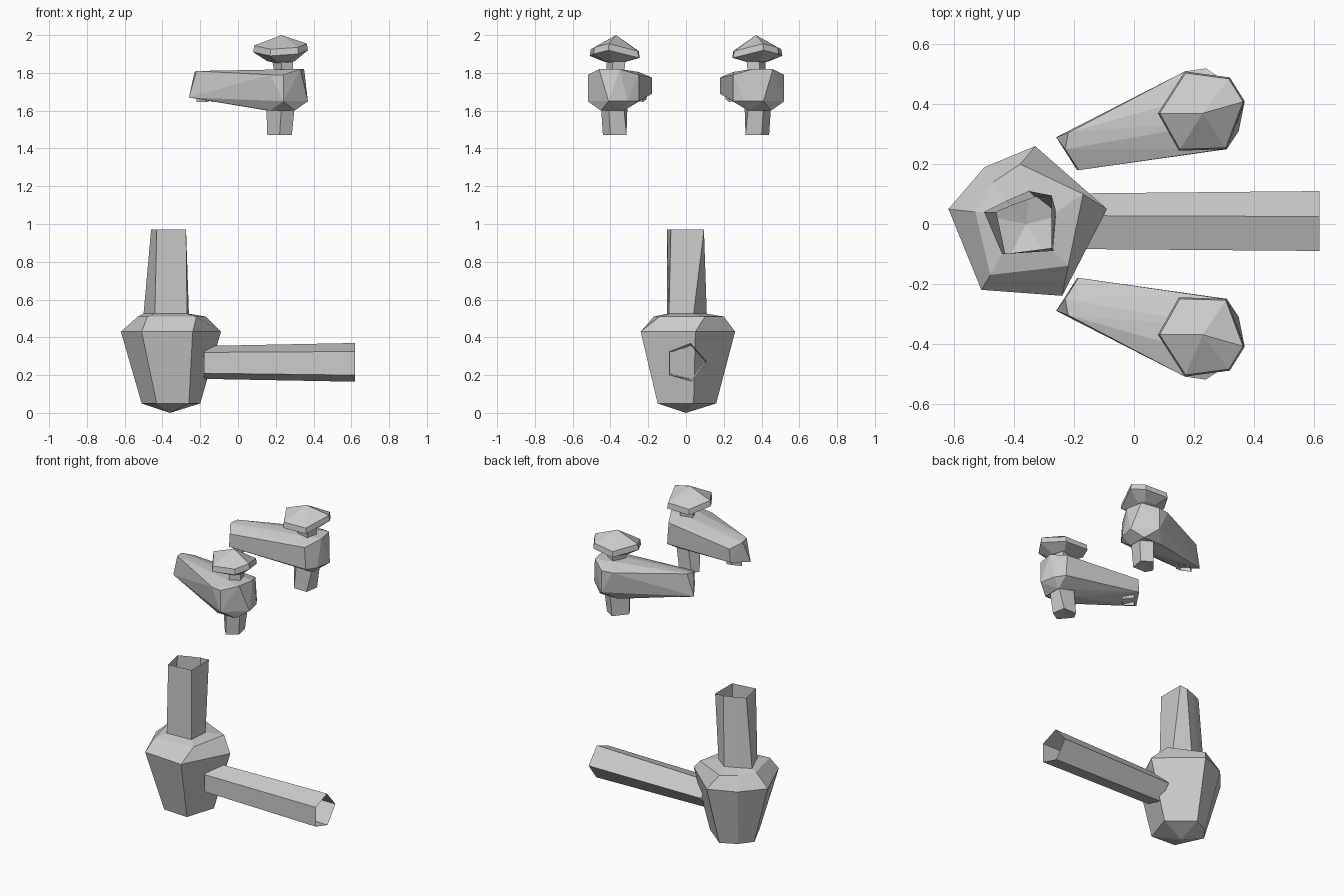
import bpy, bmesh
from mathutils import Vector

if "Cube" in bpy.data.objects:
    bpy.data.objects.remove(bpy.data.objects["Cube"])


def finish(name, bm, mirrored=False):
    bmesh.ops.recalc_face_normals(bm, faces=bm.faces)
    mesh = bpy.data.meshes.new(name)
    bm.to_mesh(mesh)
    bm.free()
    ob = bpy.data.objects.new(name, mesh)
    bpy.context.collection.objects.link(ob)
    if mirrored:
        bpy.context.view_layer.objects.active = ob
        mod = ob.modifiers.new("Mirror", 'MIRROR')
        mod.use_axis = (False, True, False)
        mod.use_mirror_merge = False
    return ob


def loft(name, rings, mirrored=False):
    """Bridge successive rings; a one-point ring makes a tip, open ends stay open."""
    bm = bmesh.new()
    loops = [[bm.verts.new(p) for p in r] for r in rings]
    for a, b in zip(loops, loops[1:]):
        n = max(len(a), len(b))
        for i in range(n):
            j = (i + 1) % n
            if len(a) == 1:
                bm.faces.new((a[0], b[i], b[j]))
            elif len(b) == 1:
                bm.faces.new((a[i], a[j], b[0]))
            else:
                bm.faces.new((a[i], a[j], b[j], b[i]))
    return finish(name, bm, mirrored)


def hull(name, pts, mirrored=False):
    bm = bmesh.new()
    for p in pts:
        bm.verts.new(p)
    bmesh.ops.convex_hull(bm, input=bm.verts)
    loose = [v for v in bm.verts if not v.link_faces]
    bmesh.ops.delete(bm, geom=loose, context='VERTS')
    return finish(name, bm, mirrored)


def level(z, pts):
    return [(x, y, z) for x, y in pts]


def scaled(pts, centre, s):
    c = Vector(centre)
    return [tuple(c + (Vector(p) - c) * s) for p in pts]


# Vessel body with open neck
neck = [(-.50, .04), (-.43, .075), (-.35, .11), (-.26, .04), (-.27, -.09), (-.44, -.10)]
mouth = [(-.46, .04), (-.40, .065), (-.33, .09), (-.275, .095), (-.275, -.08), (-.43, -.10)]
loft("vessel_body", [
    [(-.36, 0, 0)],
    level(.05, [(-.51, .03), (-.45, .11), (-.35, .16), (-.20, .04), (-.26, -.15), (-.43, -.14)]),
    level(.43, [(-.62, .05), (-.50, .19), (-.33, .26), (-.09, .05), (-.24, -.24), (-.51, -.22)]),
    level(.51, [(-.53, .04), (-.47, .14), (-.38, .20), (-.17, .10), (-.22, -.14), (-.48, -.17)]),
    level(.525, neck),
    level(.97, mouth),
])

# Open side pipe
pipe = [(-.09, .20), (-.09, .33), (.03, .37), (.11, .27), (.03, .165)]
loft("side_pipe", [
    [(-.18, y * .93, .265 + (z - .265) * .85) for y, z in pipe],
    [(.62, y, z) for y, z in [(-.09, .20), (-.09, .325), (.025, .37), (.11, .31), (.11, .24), (.02, .165)][:3]
     + [(.11, .27), (.03, .165)]],
])

# Pair of levers with hubs
hull("lever_and_hub",
     [(-.19, .18, 1.69), (-.185, .18, 1.775), (-.23, .25, 1.805), (-.22, .305, 1.81), (-.26, .29, 1.67)]
     + level(1.65, [(.37, .41), (.35, .31), (.31, .25), (.16, .25), (.24, .52), (.16, .48)])
     + level(1.79, [(.30, .25), (.24, .52), (.17, .51)])
     + level(1.82, [(.35, .35), (.33, .46)])
     + level(1.60, [(.16, .34), (.30, .33), (.30, .45), (.17, .45)]), True)

# Lower stems
loft("lower_stem", [
    level(1.62, [(.15, .36), (.20, .31), (.30, .33), (.30, .41), (.23, .45)]),
    level(1.47, [(.155, .36), (.18, .315), (.27, .315), (.285, .40), (.22, .44)]),
    [(.22, .375, 1.475)],
], True)

# Short necks between hubs and caps
loft("cap_neck", [
    level(1.77, [(.20, .34), (.27, .33), (.29, .39), (.23, .42)]),
    level(1.87, [(.18, .34), (.27, .32), (.29, .39), (.23, .42)]),
], True)

# Faceted caps
rim = [(.08, .37), (.15, .245), (.31, .25), (.37, .41), (.32, .49), (.17, .51)]
zs = (1.94, 1.91, 1.91, 1.95, 1.93, 1.92)
loft("cap", [
    [(.24, .37, 1.845)],
    [(x, y, 1.862) for x, y, _ in scaled([(x, y, 0) for x, y in rim], (.23, .37, 0), .5)],
    [(x, y, z - .03) for (x, y), z in zip(rim, zs)],
    [(x, y, z + .005) for (x, y, _), z in zip(scaled([(x, y, 0) for x, y in rim], (.23, .37, 0), .96), zs)],
    [(.23, .37, 2.0)],
], True)

# Small jagged outlets under lever tips
outlet = [(-.22, .26), (-.18, .21), (-.13, .23), (-.12, .27), (-.17, .30)]
loft("outlet", [
    level(1.69, outlet),
    [(x, y, 1.645 + .015 * (i % 2)) for i, (x, y) in enumerate(outlet)],
], True)
